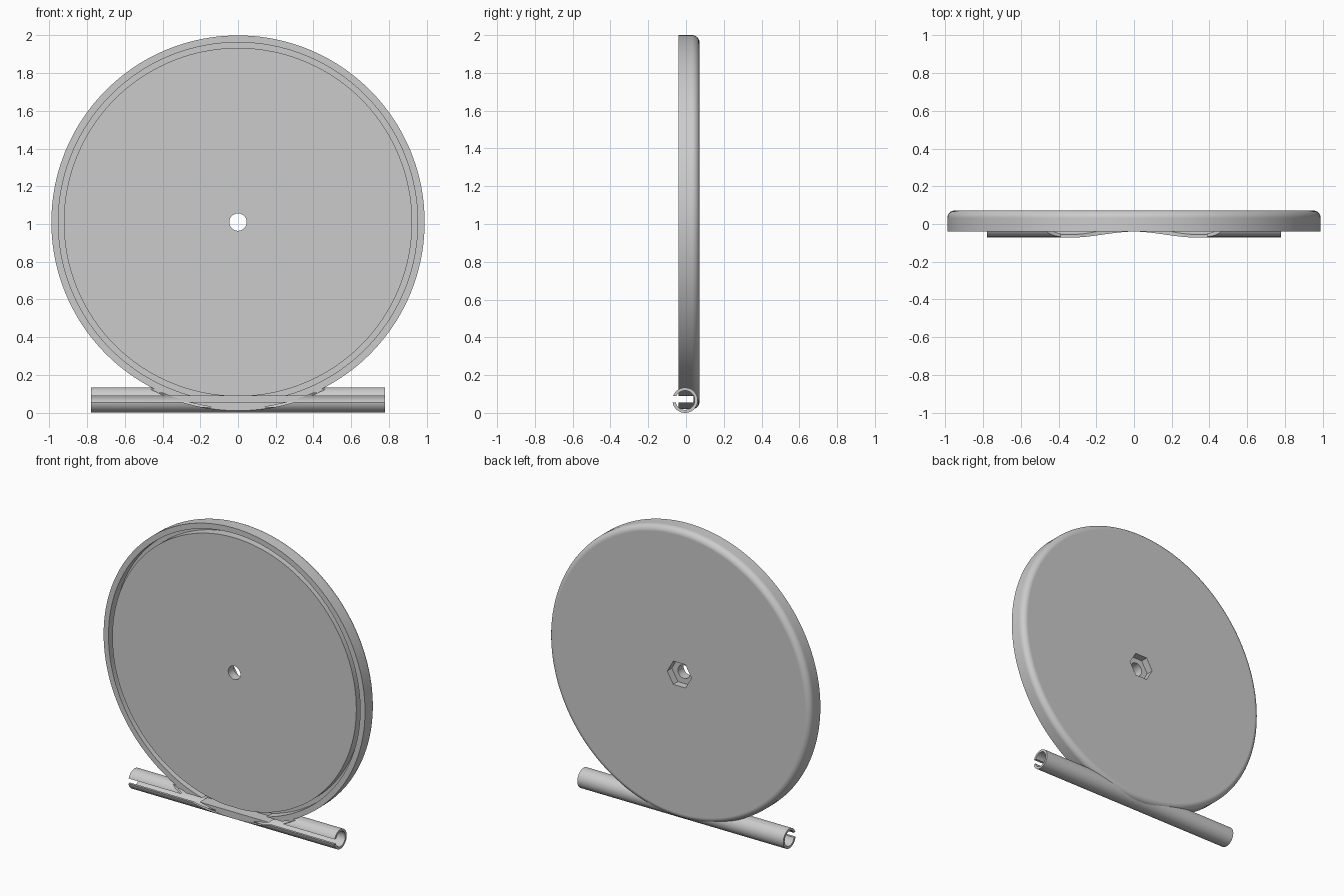
import bpy, math

cube = bpy.data.objects.get("Cube")
if cube:
    bpy.data.objects.remove(cube, do_unlink=True)

# Single plain grey material
GREY = (0.6, 0.6, 0.6, 1.0)
mat = bpy.data.materials.new("light_grey")
mat.use_nodes = True
mat.diffuse_color = GREY
mat.node_tree.nodes["Principled BSDF"].inputs["Base Color"].default_value = GREY

CZ, R = 1.01, 0.99            # disc centre height and radius
FRONT, BACK = -0.04, 0.072    # disc faces
BORE = 0.046
TUBE_Y, TUBE_Z, TUBE_R, TUBE_IN = -0.005, 0.067, 0.067, 0.051


def activate(obj):
    bpy.ops.object.select_all(action="DESELECT")
    obj.select_set(True)
    bpy.context.view_layer.objects.active = obj


def lathe(name, profile, axis, centre, steps=160):
    """Revolve a closed (radius, offset) loop about the x or y axis."""
    n = len(profile)
    verts, faces = [], []
    for i in range(steps):
        a = math.tau * i / steps
        for r, t in profile:
            c, s = r * math.cos(a), r * math.sin(a)
            p = (c, t, s) if axis == "y" else (t, c, s)
            verts.append([p[k] + centre[k] for k in range(3)])
    for i in range(steps):
        j = (i + 1) % steps
        for k in range(n):
            m = (k + 1) % n
            faces.append((i * n + k, i * n + m, j * n + m, j * n + k))
    mesh = bpy.data.meshes.new(name)
    mesh.from_pydata(verts, [], faces)
    obj = bpy.data.objects.new(name, mesh)
    bpy.context.collection.objects.link(obj)
    activate(obj)
    bpy.ops.object.mode_set(mode="EDIT")
    bpy.ops.mesh.select_all(action="SELECT")
    bpy.ops.mesh.normals_make_consistent(inside=False)
    bpy.ops.object.mode_set(mode="OBJECT")
    mesh.materials.append(mat)
    return obj


def y_cylinder(sides, radius, y0, y1, turn=0.0):
    bpy.ops.mesh.primitive_cylinder_add(
        vertices=sides, radius=radius, depth=y1 - y0,
        location=(0, (y0 + y1) / 2, CZ), rotation=(math.pi / 2, turn, 0))
    return bpy.context.object


def cut(obj, cutter):
    cutter.hide_render = True
    cutter.data.materials.append(mat)
    mod = obj.modifiers.new("cut", "BOOLEAN")
    mod.operation, mod.solver, mod.object = "DIFFERENCE", "EXACT", cutter
    activate(obj)
    bpy.ops.object.modifier_apply(modifier=mod.name)


# Disc: ring groove in the flat front, rounded rim at the back, bore
GROOVE, ROUND = 0.02, 0.04
profile = [(BORE, FRONT), (0.924, FRONT), (0.924, GROOVE), (0.953, GROOVE),
           (0.953, FRONT), (R, FRONT)]
for i in range(9):
    a = math.pi / 2 * i / 8
    profile.append((R - ROUND + ROUND * math.cos(a),
                    BACK - ROUND + ROUND * math.sin(a)))
profile.append((BORE, BACK))
disc = lathe("disc", profile, "y", (0, 0, CZ))

# Hexagonal nut pocket in the back
hexagon = y_cylinder(6, 0.092, BACK - 0.05, BACK + 0.05, math.radians(30))
cut(disc, hexagon)

# Foot tube, trimmed before the disc face and inside the disc
tube = lathe("foot_tube", [(TUBE_IN, -0.78), (TUBE_R, -0.78), (TUBE_R, 0.78),
                           (TUBE_IN, 0.78)], "x", (0, TUBE_Y, TUBE_Z), 64)
front_trim = y_cylinder(160, R + 0.01, -0.3, FRONT)
inner_trim = y_cylinder(160, R - 0.004, -0.2, 0.03)
for trim in (front_trim, inner_trim):
    cut(tube, trim)

# Slot running the length of the tube and through the lower disc rim
bpy.ops.mesh.primitive_cube_add(size=1, location=(0, -0.03, 0.072))
slot = bpy.context.object
slot.scale = (2, 0.14, 0.033)
for part in (tube, disc):
    cut(part, slot)

for cutter in (hexagon, front_trim, inner_trim, slot):
    bpy.data.objects.remove(cutter, do_unlink=True)

# Smooth curved walls, crisp edges, even flat faces
for part in (disc, tube):
    activate(part)
    bpy.ops.object.shade_smooth_by_angle(angle=math.radians(30))
    weighted = part.modifiers.new("even_flats", "WEIGHTED_NORMAL")
    weighted.keep_sharp = True
